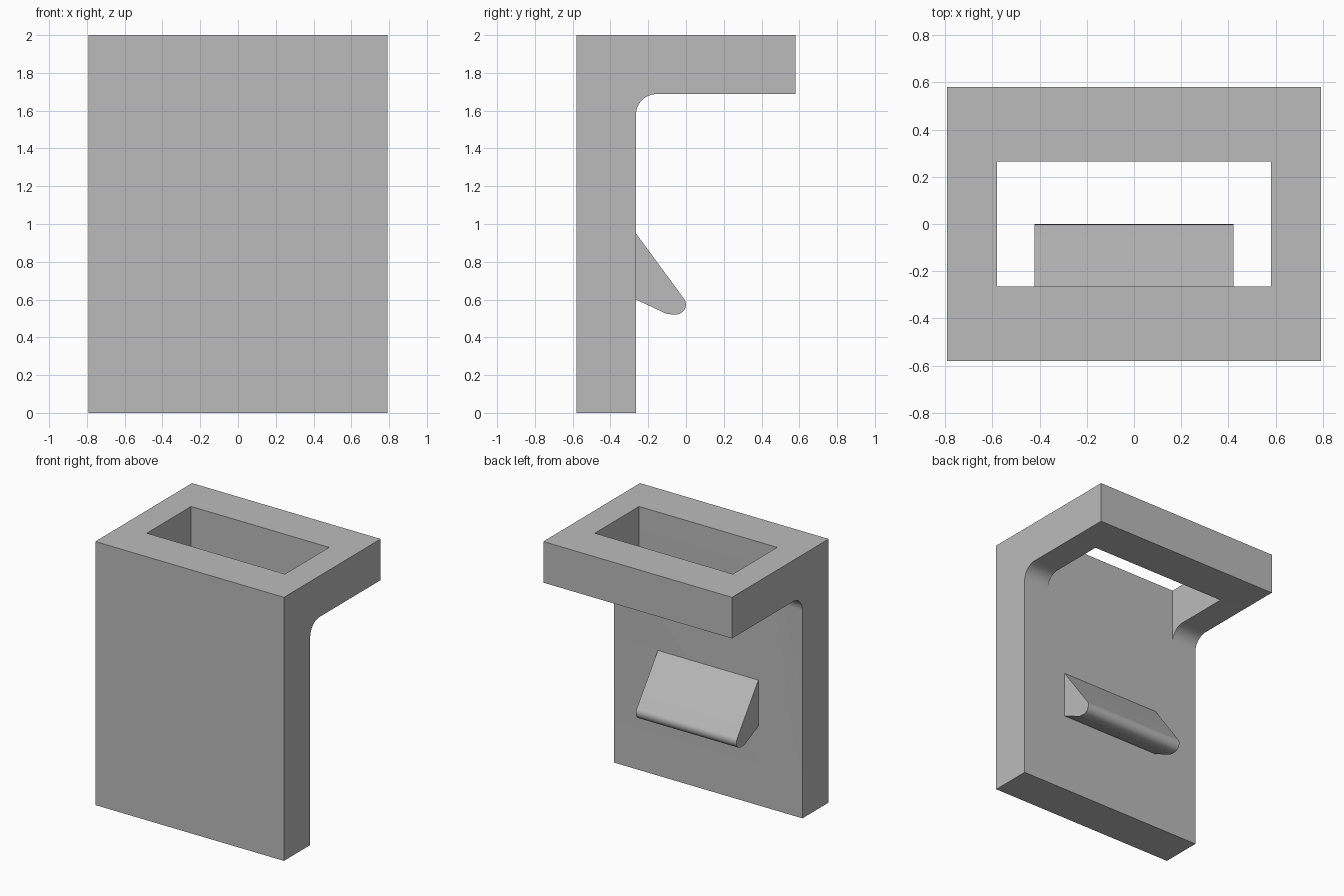
import bpy, bmesh
from math import radians, sin, cos

cube = bpy.data.objects.get("Cube")
if cube:
    bpy.data.objects.remove(cube, do_unlink=True)

grey = bpy.data.materials.new("plain grey")
grey.use_nodes = True
colour = (0.5, 0.5, 0.5, 1)
grey.diffuse_color = colour
grey.node_tree.nodes["Principled BSDF"].inputs["Base Color"].default_value = colour


def arc(cy, cz, r, start, end, steps=16):
    """Points of an arc in the side (y, z) plane, angles in degrees."""
    angles = [radians(start + (end - start) * i / steps) for i in range(steps + 1)]
    return [(cy + r * cos(a), cz + r * sin(a)) for a in angles]


def extrude_profile(name, profile, half_width):
    """Extrude a side profile symmetrically along x."""
    bm = bmesh.new()
    face = bm.faces.new([bm.verts.new((-half_width, y, z)) for y, z in profile])
    grown = bmesh.ops.extrude_face_region(bm, geom=[face])["geom"]
    verts = [v for v in grown if isinstance(v, bmesh.types.BMVert)]
    bmesh.ops.translate(bm, verts=verts, vec=(2 * half_width, 0, 0))
    bmesh.ops.recalc_face_normals(bm, faces=bm.faces)
    mesh = bpy.data.meshes.new(name)
    bm.to_mesh(mesh)
    bm.free()
    mesh.materials.append(grey)
    obj = bpy.data.objects.new(name, mesh)
    bpy.context.scene.collection.objects.link(obj)
    return obj


def smooth(obj):
    bpy.ops.object.select_all(action="DESELECT")
    obj.select_set(True)
    bpy.context.view_layer.objects.active = obj
    bpy.ops.object.shade_smooth_by_angle(angle=radians(25))


front, back, wall, ledge, fillet = -0.58, 0.58, -0.265, 1.688, 0.11

# Wall and top ledge, joined by an inner fillet
profile = [(front, 0), (wall, 0)]
profile += arc(wall + fillet, ledge - fillet, fillet, 180, 90)
profile += [(back, ledge), (back, 2), (front, 2)]
bracket = extrude_profile("bracket", profile, 0.792)

# Rectangular opening through the ledge, flush with the wall
cutter = extrude_profile("opening_cutter",
                         [(wall, 1.4), (-wall, 1.4), (-wall, 2.2), (wall, 2.2)], 0.58)
cutter.hide_render = True
cutter.hide_viewport = True
cut = bracket.modifiers.new("opening", "BOOLEAN")
cut.operation = "DIFFERENCE"
cut.solver = "EXACT"
cut.object = cutter
bpy.context.view_layer.objects.active = bracket
bpy.ops.object.modifier_apply(modifier=cut.name)
bpy.data.objects.remove(cutter, do_unlink=True)
smooth(bracket)

# Wedge-shaped catch with a rounded tip
catch = [(wall, 0.6), (wall, 0.95)]
catch += arc(-0.054, 0.574, 0.053, 37, -90)
catch += [(-0.1, 0.523)]
smooth(extrude_profile("catch", catch, 0.422))
